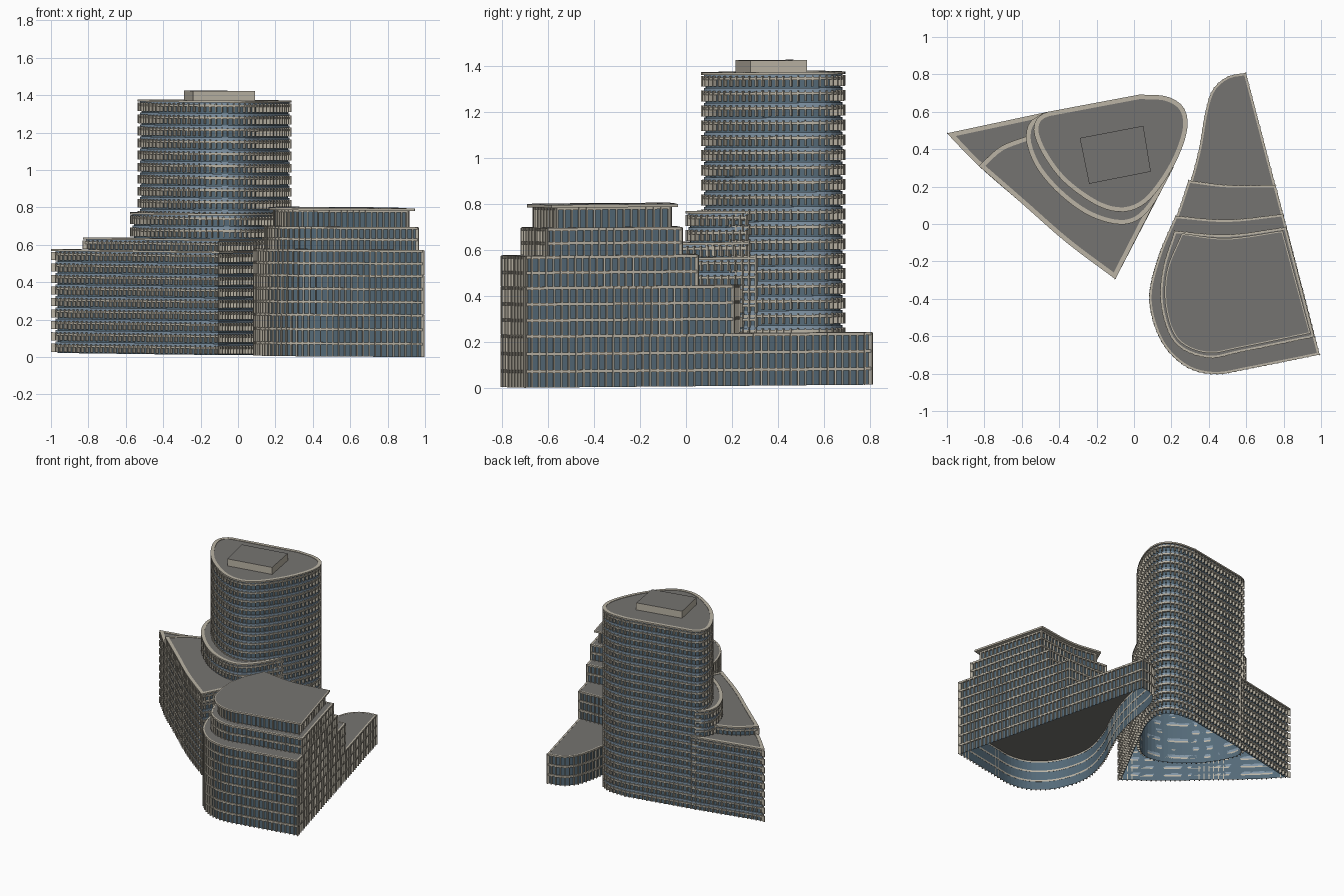
import bpy
from mathutils import Vector

if "Cube" in bpy.data.objects:
    bpy.data.objects.remove(bpy.data.objects["Cube"])

STEP = 0.033


def material(name, rgb):
    m = bpy.data.materials.new(name)
    m.diffuse_color = (*rgb, 1)
    m.use_nodes = True
    m.node_tree.nodes["Principled BSDF"].inputs["Base Color"].default_value = m.diffuse_color
    return m


STONE = material("stone", (0.50, 0.46, 0.38))
GLASS = material("dark_glass", (0.09, 0.145, 0.19))
PALE = material("pale_glass", (0.22, 0.30, 0.38))
ROOF = material("roof_grey", (0.18, 0.175, 0.165))


def make(name, verts, faces, mat):
    # the site slopes very gently, so heights are sheared a little
    me = bpy.data.meshes.new(name)
    me.from_pydata([(x, y, z + 0.012 - 0.007 * x + 0.007 * y) for x, y, z in verts], [], faces)
    me.materials.append(mat)
    ob = bpy.data.objects.new(name, me)
    bpy.context.collection.objects.link(ob)
    return ob


def spline(pts):
    """Smooth curve through pts, resampled in equal steps."""
    p = [Vector(q) for q in pts]
    if len(p) == 2:
        dense = p
    else:
        e = [2 * p[0] - p[1]] + p + [2 * p[-1] - p[-2]]
        if (p[0] - p[-1]).length < 1e-6:
            e[0], e[-1] = p[-2], p[1]
        dense = []
        for a, b, c, d in zip(e, e[1:], e[2:], e[3:]):
            for k in range(12):
                t = k / 12
                dense.append(0.5 * (2 * b + (c - a) * t + (2 * a - 5 * b + 4 * c - d) * t * t
                                    + (3 * b - a - 3 * c + d) * t ** 3))
        dense.append(p[-1])
    lens = [(b - a).length for a, b in zip(dense, dense[1:])]
    n = max(1, round(sum(lens) / STEP))
    out, i, run = [], 0, 0.0
    for k in range(n):
        s = sum(lens) * k / n
        while run + lens[i] < s:
            run += lens[i]
            i += 1
        out.append(dense[i].lerp(dense[i + 1], (s - run) / lens[i]))
    return out + [p[-1]]


def path(*segs, closed=False):
    """Join smooth segments; the joints stay sharp."""
    out = []
    for s in segs:
        out += spline(s)[:-1]
    return out if closed else out + [Vector(segs[-1][-1])]


def normals(p, closed):
    n, res = len(p), []
    for i in range(n):
        a = p[i - 1] if closed or i else p[i]
        b = p[(i + 1) % n] if closed or i < n - 1 else p[i]
        d1 = (p[i] - a).normalized() if a != p[i] else (b - p[i]).normalized()
        d2 = (b - p[i]).normalized() if b != p[i] else d1
        v = Vector((d1.y + d2.y, -d1.x - d2.x))
        res.append(v / max(0.45, v.length_squared / 2))
    return res


def offset(p, d, closed):
    return [q + m * d for q, m in zip(p, normals(p, closed))]


def strips(name, p, closed, d0, d1, levels, mat):
    """Horizontal bands with a box section following the outline."""
    a, b = offset(p, d0, closed), offset(p, d1, closed)
    n, v, f = len(p), [], []
    for z0, z1 in levels:
        o = len(v)
        for q, r in zip(a, b):
            v += [(*q, z0), (*r, z0), (*r, z1), (*q, z1)]
        for i in range(n if closed else n - 1):
            j = (i + 1) % n
            for k in range(4):
                m = (k + 1) % 4
                f.append((o + 4 * i + k, o + 4 * j + k, o + 4 * j + m, o + 4 * i + m))
    make(name, v, f, mat)


def fins(name, p, closed, d0, d1, w, levels):
    """Upright fins at every outline point."""
    v, f = [], []
    for q, m in zip(p, normals(p, closed)):
        t = Vector((-m.y, m.x)).normalized() * w / 2
        base = [q + m * d0 - t, q + m * d1 - t, q + m * d1 + t, q + m * d0 + t]
        for z0, z1 in levels:
            o = len(v)
            v += [(*c, z0) for c in base] + [(*c, z1) for c in base]
            f += [(o + 3, o + 2, o + 1, o), (o + 4, o + 5, o + 6, o + 7)]
            f += [(o + k, o + (k + 1) % 4, o + (k + 1) % 4 + 4, o + k + 4) for k in range(4)]
    make(name, v, f, STONE)


def roof(name, p, closed, d, z, mat=ROOF):
    q = offset(p, d, closed)
    make(name, [(*c, z) for c in q], [tuple(range(len(q)))], mat)


def wall(name, p, closed, d, z0, z1):
    q, n = offset(p, d, closed), len(p)
    make(name, [(*c, z0) for c in q] + [(*c, z1) for c in q],
         [(i, (i + 1) % n, (i + 1) % n + n, i + n) for i in range(n if closed else n - 1)], GLASS)


def banded(name, p, closed, z0, z1, floors):
    """Tower style: window row, stone ledge, pale spandrel, short fins."""
    h = (z1 - z0) / floors
    zs = [z0 + i * h for i in range(floors)]
    wall(name + "_glass", p, closed, -0.02, z0, z1)
    strips(name + "_spandrels", p, closed, -0.02, -0.012, [(z + .7 * h, z + .98 * h) for z in zs], PALE)
    strips(name + "_ledges", p, closed, -0.02, -0.005, [(z + .52 * h, z + .7 * h) for z in zs], STONE)
    fins(name + "_fins", p, closed, -0.02, 0, 0.007, [(z + .08 * h, z + .8 * h) for z in zs])
    strips(name + "_parapet", p, closed, -0.024, 0, [(z1 - 0.008, z1 + 0.003)], STONE)
    roof(name + "_roof", p, closed, -0.02, z1)


def gridded(name, p, z0, z1, floors, closed=True):
    """Office style: full-height fins and thin floor bands."""
    h = (z1 - z0) / floors
    wall(name + "_glass", p, closed, -0.013, z0, z1)
    strips(name + "_bands", p, closed, -0.014, -0.002,
           [(z0 + i * h - 0.013, z0 + i * h) for i in range(1, floors + 1)], STONE)
    fins(name + "_fins", p, closed, -0.013, 0, 0.007, [(z0, z1 - 0.002)])
    roof(name + "_roof", p, closed, -0.01, z1 - 0.001)


# rounded tower, reaching the ground
tower = path([(-.46, .60), (-.515, .57), (-.535, .49), (-.48, .36), (-.37, .22), (-.2, .10), (-.06, .065),
              (.06, .11), (.17, .24), (.25, .39), (.287, .53), (.26, .63), (.17, .683), (.03, .692)],
             [(.03, .692), (-.46, .60)], closed=True)
banded("tower", tower, True, 0, 1.355, 21)

# wider collar around the tower
collar = path([(-.49, .59), (-.56, .54), (-.575, .44), (-.52, .30), (-.4, .16), (-.25, .05), (-.1, .0),
               (.01, .015), (.1, .10), (.19, .26)])
banded("collar", collar, False, 0.555, 0.752, 3)

# wedge podium and its raised upper floor
FRONT = [(-.6, .11), (-.36, -.1), (-.1, -.295)]
podium = path([(-.46, .60), (-1, .485)], [(-1, .485), (-.83, .31)] + FRONT, [(-.1, -.295), (.21, .30)])
banded("podium", podium, False, 0, 0.552, 9)
upper = path([(-.53, .48), (-.6, .46), (-.72, .41), (-.83, .31)], [(-.83, .31)] + FRONT,
             [(-.1, -.295), (.19, .27)])
banded("podium_upper", upper, False, 0.552, 0.617, 1)

# plant room on the tower
corners = [(-.24, .215), (.09, .28), (.05, .525), (-.29, .46)]
make("plant_room", [(*c, z) for z in (1.355, 1.408) for c in corners],
     [(k, (k + 1) % 4, (k + 1) % 4 + 4, k + 4) for k in range(4)], STONE)
make("plant_room_roof", [(*c, 1.408) for c in corners], [(0, 1, 2, 3)], ROOF)

# office block: stepped terraces over one curved footprint
SOUTH = [(.13, -.17), (.08, -.4), (.14, -.62), (.27, -.76), (.43, -.805), (.62, -.775), (.995, -.7)]


def east(y):
    return (0.995 - (y + 0.7) * 0.26, y)


low = path([(.995, -.7), (.6, .81)],
           [(.6, .81), (.5, .79), (.42, .72), (.38, .6), (.345, .4), (.29, .2), (.22, .03)] + SOUTH, closed=True)
gridded("low_block", low, 0, 0.228, 3)
mid = path([SOUTH[-1], east(.21)], [east(.21), (.5, .21), (.29, .235)],
           [(.29, .235), (.22, .03)] + SOUTH, closed=True)
gridded("middle_block", mid, 0.228, 0.438, 3)
high = path([SOUTH[-1], east(.055)], [east(.055), (.5, .025), (.22, .045)],
            [(.22, .045)] + SOUTH, closed=True)
gridded("high_block", high, 0.438, 0.572, 2)

# set-back upper floors
setback = path([(.967, -.605), (.815, -.015)], [(.815, -.015), (.5, -.055), (.215, -.035)],
               [(.215, -.035), (.15, -.25), (.145, -.45), (.22, -.64), (.39, -.717), (.58, -.685), (.967, -.605)],
               closed=True)
gridded("setback", setback, 0.572, 0.693, 2)

# penthouse under an overhanging roof slab
slab = path([(.945, -.585), (.795, -.035)], [(.795, -.035), (.5, -.075), (.255, -.05)],
            [(.255, -.05), (.175, -.25), (.17, -.45), (.235, -.62), (.39, -.69), (.58, -.66), (.945, -.585)],
            closed=True)
gridded("penthouse", offset(slab, -0.025, True), 0.693, 0.783, 1)
strips("penthouse_slab", slab, True, -0.05, 0, [(0.78, 0.793)], STONE)
roof("penthouse_slab_roof", slab, True, -0.008, 0.7945)
